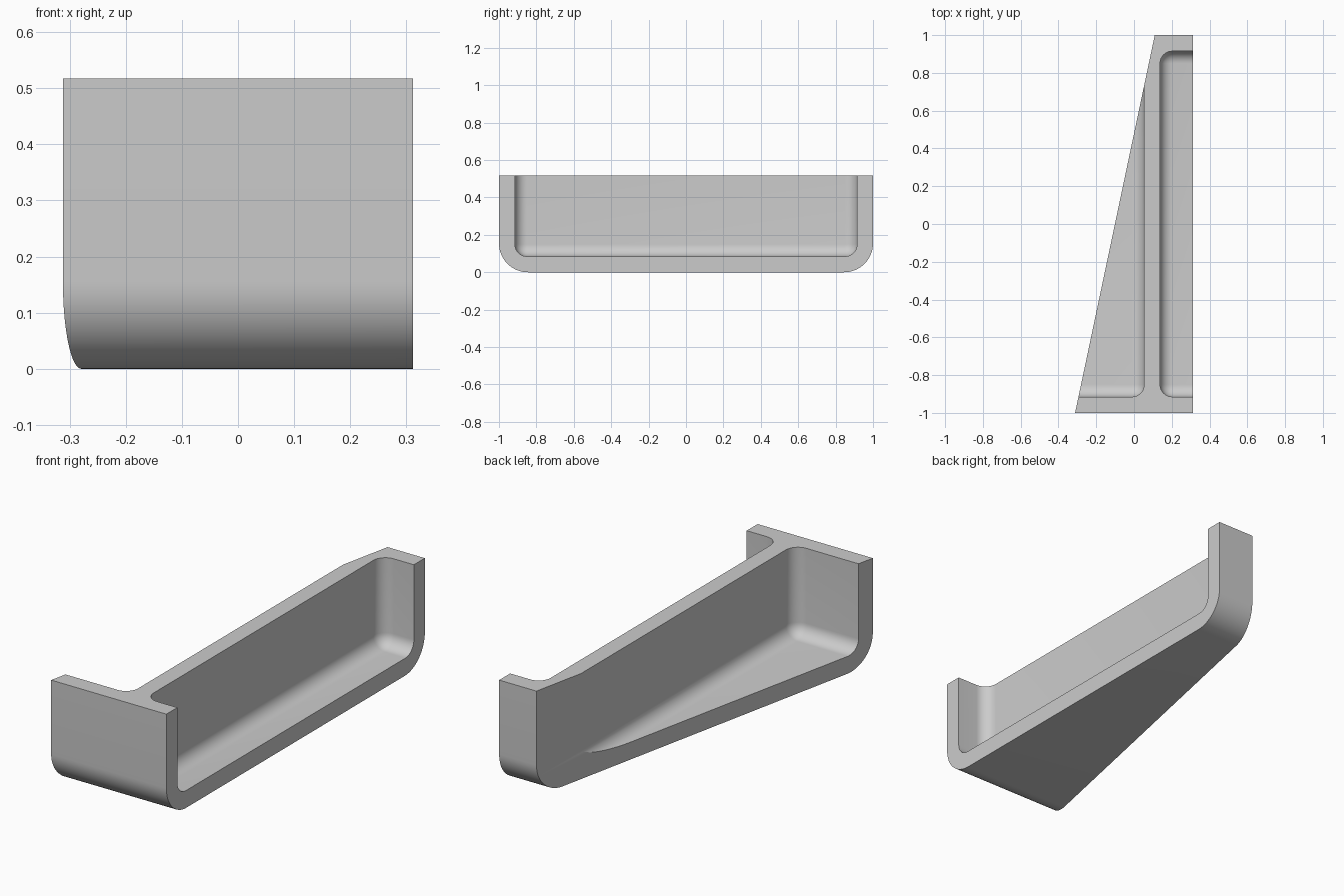
import bpy, bmesh
from math import sin, cos, pi, radians

cube = bpy.data.objects.get("Cube")
if cube:
    bpy.data.objects.remove(cube, do_unlink=True)

HALF_X, HALF_Y, HEIGHT = 0.312, 1.0, 0.517
WALL, OUTER_R, INNER_R, STEPS = 0.085, 0.155, 0.065, 16

grey = bpy.data.materials.new("plain_grey")
grey.use_nodes = True
colour = (0.6, 0.6, 0.6, 1)
grey.diffuse_color = colour
grey.node_tree.nodes["Principled BSDF"].inputs["Base Color"].default_value = colour


def make_object(name, bm):
    bmesh.ops.recalc_face_normals(bm, faces=bm.faces)
    mesh = bpy.data.meshes.new(name)
    bm.to_mesh(mesh)
    bm.free()
    mesh.materials.append(grey)
    obj = bpy.data.objects.new(name, mesh)
    bpy.context.collection.objects.link(obj)
    return obj


def slant_x(y):
    """Tapering side of the block."""
    return -HALF_X + (y + HALF_Y) * 0.211


def pocket_cutter(name, x0, x1):
    """Box with rounded edges, reaching past the open sides."""
    y, z0, z1 = HALF_Y - WALL, WALL, HEIGHT + 0.3
    bm = bmesh.new()
    bmesh.ops.create_cube(bm, size=1)
    for v in bm.verts:
        v.co.x = x1 if v.co.x > 0 else x0
        v.co.y = y if v.co.y > 0 else -y
        v.co.z = z1 if v.co.z > 0 else z0
    bmesh.ops.bevel(bm, geom=bm.edges[:], offset=INNER_R, segments=10,
                    profile=0.5, affect='EDGES')
    obj = make_object(name, bm)
    obj.hide_render = True
    return obj


# Body: side profile with two rounded lower corners, tapered on one side
profile = [(-HALF_Y, HEIGHT)]
for cy, start in ((-HALF_Y + OUTER_R, pi), (HALF_Y - OUTER_R, 1.5 * pi)):
    for i in range(STEPS + 1):
        a = start + i * pi / 2 / STEPS
        profile.append((cy + OUTER_R * cos(a), OUTER_R + OUTER_R * sin(a)))
profile.append((HALF_Y, HEIGHT))

bm = bmesh.new()
near = [bm.verts.new((HALF_X, y, z)) for y, z in profile]
far = [bm.verts.new((slant_x(y), y, z)) for y, z in profile]
bm.faces.new(near)
bm.faces.new(far[::-1])
for i in range(len(profile)):
    j = (i + 1) % len(profile)
    bm.faces.new((near[i], far[i], far[j], near[j]))
body = make_object("bracket_body", bm)

# Pockets on both sides of the central web
cutters = [pocket_cutter("straight_pocket_cutter", 0.138, HALF_X + 0.3),
           pocket_cutter("tapered_pocket_cutter", -HALF_X - 0.3, 0.054)]
bpy.ops.object.select_all(action='DESELECT')
body.select_set(True)
bpy.context.view_layer.objects.active = body
for cutter in cutters:
    mod = body.modifiers.new("pocket", 'BOOLEAN')
    mod.operation = 'DIFFERENCE'
    mod.solver = 'EXACT'
    mod.object = cutter
    bpy.ops.object.modifier_apply(modifier=mod.name)
    bpy.data.objects.remove(cutter, do_unlink=True)

bpy.ops.object.shade_smooth_by_angle(angle=radians(25))
